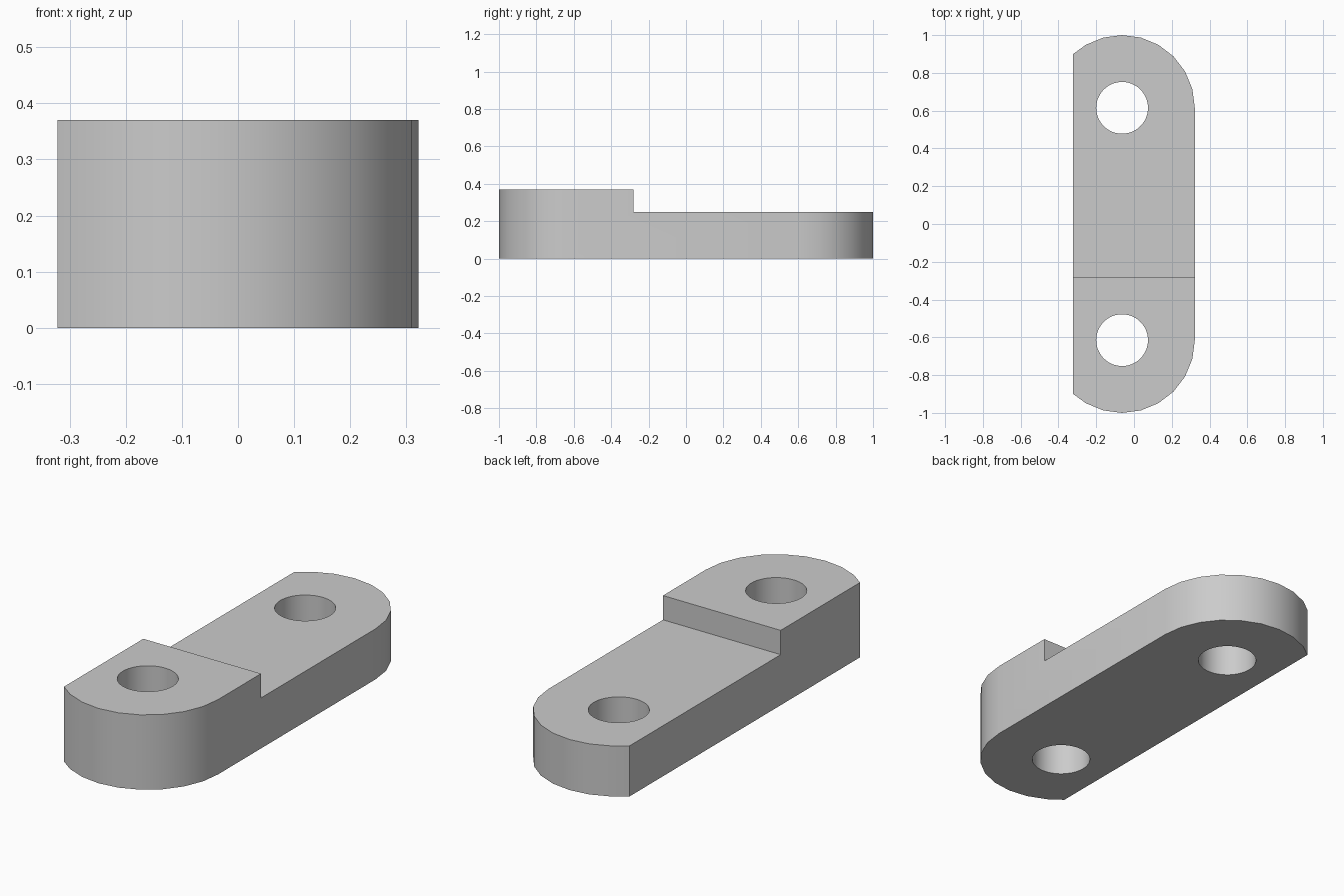
import bpy, bmesh, math

if "Cube" in bpy.data.objects:
    bpy.data.objects.remove(bpy.data.objects["Cube"], do_unlink=True)

HALF_W, AXIS_X, HOLE_Y = 0.322, -0.063, 0.615
END_R, HOLE_R = 0.385, 0.137
HIGH, LOW, STEP_Y = 0.37, 0.25, -0.28

# Material
grey = bpy.data.materials.new("plain_grey")
grey.use_nodes = True
colour = (0.6, 0.6, 0.6, 1)
grey.diffuse_color = colour
grey.node_tree.nodes["Principled BSDF"].inputs["Base Color"].default_value = colour


def prism(name, points, z0, z1):
    """Extrude a flat outline upwards into a solid object."""
    bm = bmesh.new()
    face = bm.faces.new([bm.verts.new((x, y, z0)) for x, y in points])
    top = bmesh.ops.extrude_face_region(bm, geom=[face])["geom"]
    bmesh.ops.translate(bm, vec=(0, 0, z1 - z0),
                        verts=[v for v in top if isinstance(v, bmesh.types.BMVert)])
    bmesh.ops.recalc_face_normals(bm, faces=bm.faces)
    mesh = bpy.data.meshes.new(name)
    bm.to_mesh(mesh)
    bm.free()
    mesh.materials.append(grey)
    obj = bpy.data.objects.new(name, mesh)
    bpy.context.collection.objects.link(obj)
    return obj


def arc(cx, cy, r, angles):
    return [(cx + r * math.cos(a), cy + r * math.sin(a)) for a in angles]


# Link outline: rounded ends, trimmed flat along the -x side
trim = math.acos((-HALF_W - AXIS_X) / END_R)
angles = [math.radians(15 * i) for i in range(9)] + [trim]
back_end = arc(AXIS_X, HOLE_Y, END_R, angles)
front_end = [(x, -y) for x, y in reversed(back_end)]
link = prism("link_plate", back_end + front_end, 0, HIGH)

# Cutters: the lowered rear step and the two pin holes
cutters = [prism("step_cutter", [(-1, STEP_Y), (1, STEP_Y), (1, 2), (-1, 2)], LOW, 1)]
for side, y in (("front", -HOLE_Y), ("back", HOLE_Y)):
    circle = arc(AXIS_X, y, HOLE_R, [math.tau * i / 48 for i in range(48)])
    cutters.append(prism(side + "_hole_cutter", circle, -0.5, 1))

bpy.ops.object.select_all(action="DESELECT")
link.select_set(True)
bpy.context.view_layer.objects.active = link
for cutter in cutters:
    cut = link.modifiers.new(cutter.name, "BOOLEAN")
    cut.operation = "DIFFERENCE"
    cut.solver = "EXACT"
    cut.object = cutter
    bpy.ops.object.modifier_apply(modifier=cut.name)
    bpy.data.objects.remove(cutter, do_unlink=True)

bpy.ops.object.shade_smooth_by_angle(angle=math.radians(30))
